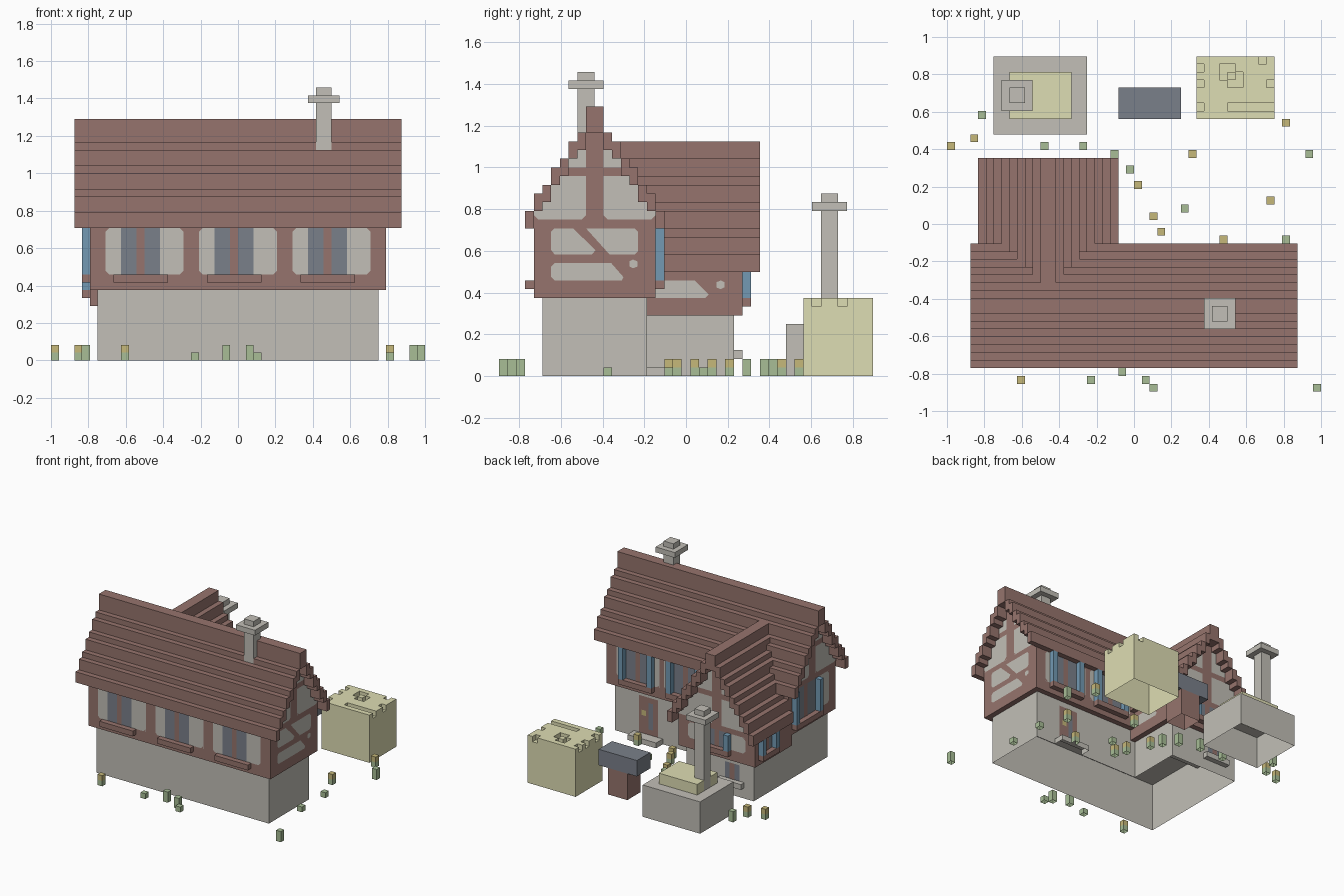
import bpy, bmesh

if "Cube" in bpy.data.objects:
    bpy.data.objects.remove(bpy.data.objects["Cube"])

U = 1 / 24  # one building block
CELLS = {}  # block position -> (part name, material)


def material(name, r, g, b):
    m = bpy.data.materials.new(name)
    lin = [((c / 255 + 0.055) / 1.055) ** 2.4 for c in (r, g, b)]
    m.diffuse_color = (*lin, 1)
    m.use_nodes = True
    m.node_tree.nodes["Principled BSDF"].inputs["Base Color"].default_value = m.diffuse_color
    return m


WOOD = material("brown_wood", 150, 116, 109)
STONE = material("pale_stone", 194, 191, 183)
STRAW = material("straw", 222, 221, 179)
LEAF = material("leaf_green", 168, 190, 150)
BLOOM = material("bloom_yellow", 198, 184, 122)
BLUE = material("shutter_blue", 115, 154, 180)
SLATE = material("slate_grey", 122, 128, 138)


def span(x0, x1, y0, y1, z0, z1):
    for x in range(int(x0), int(x1)):
        for y in range(round(y0 + 0.5), round(y1 + 0.5)):
            for z in range(int(z0), int(z1)):
                yield x, y, z


def box(name, mat, *bounds):
    """Fill a block region; y bounds sit on half blocks."""
    for c in span(*bounds):
        CELLS[c] = (name, mat)


def paint(mat, *bounds):
    for c in span(*bounds):
        if c in CELLS:
            CELLS[c] = (CELLS[c][0], mat)


def on_wall(wall, a0, a1, z0, z1, out):
    """Bounds of a one-block layer inside (out=0) or outside (out=1) a wall."""
    axis, pos, s = wall
    lo = pos if (s > 0) == bool(out) else pos - 1
    return (lo, lo + 1, a0, a1, z0, z1) if axis == 'x' else (a0, a1, lo, lo + 1, z0, z1)


def plate(name, mat, wall, pts, depth=0.06):
    """Thin polygon of (along, z) points laid on a wall."""
    axis, pos, s = wall
    p = pos + s * depth
    bm = bmesh.new()
    vs = [bm.verts.new((p * U, a * U, z * U) if axis == 'x' else (a * U, p * U, z * U))
          for a, z in pts]
    f = bm.faces.new(vs)
    f.normal_update()
    if f.normal['xyz'.index(axis)] * s < 0:
        f.normal_flip()
    finish(name, bm, [mat])


def finish(name, bm, mats):
    mesh = bpy.data.meshes.new(name)
    bm.to_mesh(mesh)
    bm.free()
    for m in mats:
        mesh.materials.append(m)
    bpy.context.collection.objects.link(bpy.data.objects.new(name, mesh))


def bay(wall, a0, a1, z0, z1):
    """Plaster field with clipped corners."""
    paint(STONE, *on_wall(wall, a0, a1, z0, z1, 0))
    for a, da in ((a0, 0.5), (a1, -0.5)):
        for z, dz in ((z0, 0.5), (z1, -0.5)):
            plate("timber_corner", WOOD, wall, [(a, z), (a + da, z), (a, z + dz)])


def window(wall, a0, a1, z0, z1, shutters=True, sill=WOOD):
    mid = (a0 + a1) / 2
    paint(SLATE, *on_wall(wall, a0, a1, z0, z1, 0))
    plate("window_mullion", WOOD, wall,
          [(mid - 0.5, z0), (mid + 0.5, z0), (mid + 0.5, z1), (mid - 0.5, z1)])
    if shutters:
        for a in (a0 - 1, a1):
            box("shutters", BLUE, *on_wall(wall, a, a + 1, z0, z1, 1))
    box("window_sills", sill, *on_wall(wall, a0 - 1, a1 + 1, z0 - 1, z0, 1))


FRONT, BACK = ('y', -17.5, -1), ('y', -3.5, 1)
LEFT, RIGHT = ('x', -19, -1), ('x', 19, 1)
WING_BACK, WING_RIGHT = ('y', 6.5, 1), ('x', -3, 1)

# Wing and main storeys, with the ceilings seen from the open underside
box("wing_ground_floor", STONE, -18, -4, -4.5, 5.5, 0, 7)
box("wing_upper_floor", WOOD, -19, -3, -4.5, 6.5, 7, 12)
box("main_ground_floor", STONE, -18, 18, -16.5, -4.5, 0, 9)
box("main_upper_floor", WOOD, -19, 19, -17.5, -3.5, 9, 17)
for name, x0, x1, y0, y1, z in (("main_ceiling", -18, 18, -16.5, -4.5, 9),
                                ("wing_ceiling", -18, -4, -4.5, 5.5, 7)):
    bm = bmesh.new()
    bm.faces.new([bm.verts.new((x * U, y * U, z * U))
                  for x, y in ((x0, y0), (x0, y1), (x1, y1), (x1, y0))])
    finish(name, bm, [STONE])

# Wing roof: stepped courses, gable wall and plaster
WING = [14, 16, 17, 19, 20, 22, 23, 25]
box("wing_upper_floor", WOOD, -12, -10, -3.5, 6.5, 12, 24)
box("wing_roof", WOOD, -12, -10, -9.5, 8.5, 24, 27)
for i, top in enumerate(WING):
    start = -3.5 if top < 19 else -3.5 - (i - 2)
    for x in (-20 + i, -3 - i):
        if i:
            box("wing_upper_floor", WOOD, x, x + 1, -3.5, 6.5, 12, top - 2)
            paint(STONE, x, x + 1, 5.5, 6.5, 13, min(top - 2, 18))
            paint(STONE, x, x + 1, 5.5, 6.5, 19, top - 2)
        box("wing_roof", WOOD, x, x + 1, start, 8.5, top - 2, top)

# Main roof
MAIN = [19, 21, 22, 24, 25, 27, 28]
box("main_upper_floor", WOOD, -19, 19, -11.5, -9.5, 17, 28)
box("main_roof", WOOD, -21, 21, -11.5, -9.5, 28, 31)
for i, top in enumerate(MAIN):
    for y in (-18.5 + i, -3.5 - i):
        if i:
            box("main_upper_floor", WOOD, -19, 19, y, y + 1, 17, top - 2)
            for x in (-19, 18):
                paint(STONE, x, x + 1, y, y + 1, 18, min(top - 2, 23))
                paint(STONE, x, x + 1, y, y + 1, 24, top - 2)
        box("main_roof", WOOD, -21, 21, y, y + 1, top - 2, top)

# Clipped lower corners of the gable plaster
for wall in (LEFT, RIGHT):
    for a, da in ((-17.5, 0.5), (-11.5, -0.5), (-9.5, 0.5), (-3.5, -0.5)):
        plate("timber_corner", WOOD, wall, [(a, 18), (a + da, 18), (a, 18.5)])

# Front and back bays with windows
for c in (-12, 0, 12):
    bay(FRONT, c - 5, c + 5, 11, 17)
    window(FRONT, c - 3, c + 2, 11, 17, shutters=False)
for a in (0, 10):
    bay(BACK, a - 2, a + 7, 11, 17)
    window(BACK, a, a + 5, 11, 17)

# Left end window and wing windows
bay(LEFT, -15.5, -4.5, 11, 17)
window(LEFT, -11.5, -5.5, 11, 17)
window(LEFT, 1.5, 4.5, 9, 12)
bay(WING_BACK, -17, -5, 9, 12)
window(WING_BACK, -13, -9, 9, 12)
window(('y', 5.5, 1), -15, -12, 3, 6, shutters=False, sill=STONE)

# Braced plaster panels on the right end and the wing side
for pts in ([(-15.5, 14.5), (-15.1, 14), (-10.8, 14), (-10.4, 14.5), (-13, 17), (-15.1, 17),
             (-15.5, 16.6)],
            [(-11.5, 17), (-5.9, 17), (-5.5, 16.6), (-5.5, 14.4), (-5.9, 14), (-8.8, 14)],
            [(-15.5, 11.4), (-15.1, 11), (-7.4, 11), (-7.2, 11.4), (-8.6, 13), (-15.1, 13),
             (-15.5, 12.6)],
            [(-6.5, 12.6), (-6.1, 12.4), (-5.6, 12.6), (-5.6, 13.2), (-6.1, 13.4), (-6.5, 13.2)]):
    plate("braced_plaster", STONE, RIGHT, pts)
for pts in ([(-3.5, 9), (-3.5, 11), (1, 11), (2.6, 9.4), (2.2, 9)],
            [(3.5, 10.2), (4, 10), (4.4, 10.2), (4.4, 10.8), (4, 11), (3.5, 10.8)]):
    plate("braced_plaster", STONE, WING_RIGHT, pts)

# Back door with step
DOOR_WALL = ('y', -4.5, 1)
paint(WOOD, *on_wall(DOOR_WALL, 9, 13, 1, 8, 0))
paint(SLATE, *on_wall(DOOR_WALL, 10, 11, 2, 7, 0))
plate("door_knob", BLOOM, DOOR_WALL, [(11.5, 4.4), (12.4, 4.4), (12.4, 5.4), (11.5, 5.4)])
box("door_step", STONE, 8, 14, -4.5, -2.5, 0, 1)


# Chimneys
def chimney(name, x, y, z0, z1):
    box(name, STONE, x - 1, x + 1, y - 1, y + 1, z0, z1)
    box(name, STONE, x - 2, x + 2, y - 2, y + 2, z1 - 2, z1 - 1)


chimney("roof_chimney", 11, -11.5, 27, 35)

# Outdoor oven and work table
box("oven_base", STONE, -18, -6, 11.5, 21.5, 0, 6)
box("oven_top", STRAW, -16, -8, 13.5, 19.5, 6, 8)
chimney("oven_chimney", -15, 16.5, 6, 21)
box("table_foot", WOOD, 0, 4, 13.5, 17.5, 0, 5)
box("table_top", SLATE, -2, 6, 13.5, 17.5, 5, 8)

# Hay stack with missing tufts in its top layer
box("hay_stack", STRAW, 8, 18, 13.5, 21.5, 0, 9)
GAPS = [(0, 6), (0, 4), (0, 1), (8, 7), (9, 4), (3, 6), (4, 6), (3, 5), (5, 5), (4, 4), (5, 4)]
for i, j in GAPS + [(i, 1) for i in range(4, 10)]:
    del CELLS[8 + i, 14 + j, 8]

# Scattered plants: flowers, tall grass, short grass
FLOWERS = [(-21, 11), (-24, 10), (0, 5), (2, 1), (3, -1), (7, 9), (17, 3),
           (19, 13), (11, -2), (-15, -20)]
TALL = [(-20, 14), (-12, 10), (-7, 10), (-3, 9), (22, 9), (-2, -19), (1, -20),
        (23, -21), (-1, 7)]
SHORT = [(-6, -20), (2, -21), (6, 2), (19, -2), (19, -9)]
for x, y in FLOWERS:
    box("flowers", LEAF, x, x + 1, y - 0.5, y + 0.5, 0, 1)
    box("flowers", BLOOM, x, x + 1, y - 0.5, y + 0.5, 1, 2)
for spots, h in ((TALL, 2), (SHORT, 1)):
    for x, y in spots:
        box("grass", LEAF, x, x + 1, y - 0.5, y + 0.5, 0, h)

# Turn the blocks into open-bottomed shells, one object per part
SIDES = []
for axis in range(3):
    for s in (0, 1):
        ring = [(0, 0), (1, 0), (1, 1), (0, 1)]
        corners = [tuple(s if k == axis else r[(k - axis - 1) % 3] for k in range(3))
                   for r in (ring if s else ring[::-1])]
        SIDES.append((tuple((2 * s - 1) * (k == axis) for k in range(3)), corners))
parts = {}
for cell, (name, mat) in CELLS.items():
    bm, verts, mats = parts.setdefault(name, (bmesh.new(), {}, []))
    for d, corners in SIDES:
        near = tuple(a + b for a, b in zip(cell, d))
        if near in CELLS or near[2] < 0:
            continue
        loop = []
        for c in corners:
            p = tuple(a + b for a, b in zip(cell, c))
            if p not in verts:
                verts[p] = bm.verts.new((p[0] * U, (p[1] - 0.5) * U, p[2] * U))
            loop.append(verts[p])
        if mat not in mats:
            mats.append(mat)
        bm.faces.new(loop).material_index = mats.index(mat)
for name, (bm, verts, mats) in parts.items():
    finish(name, bm, mats)
